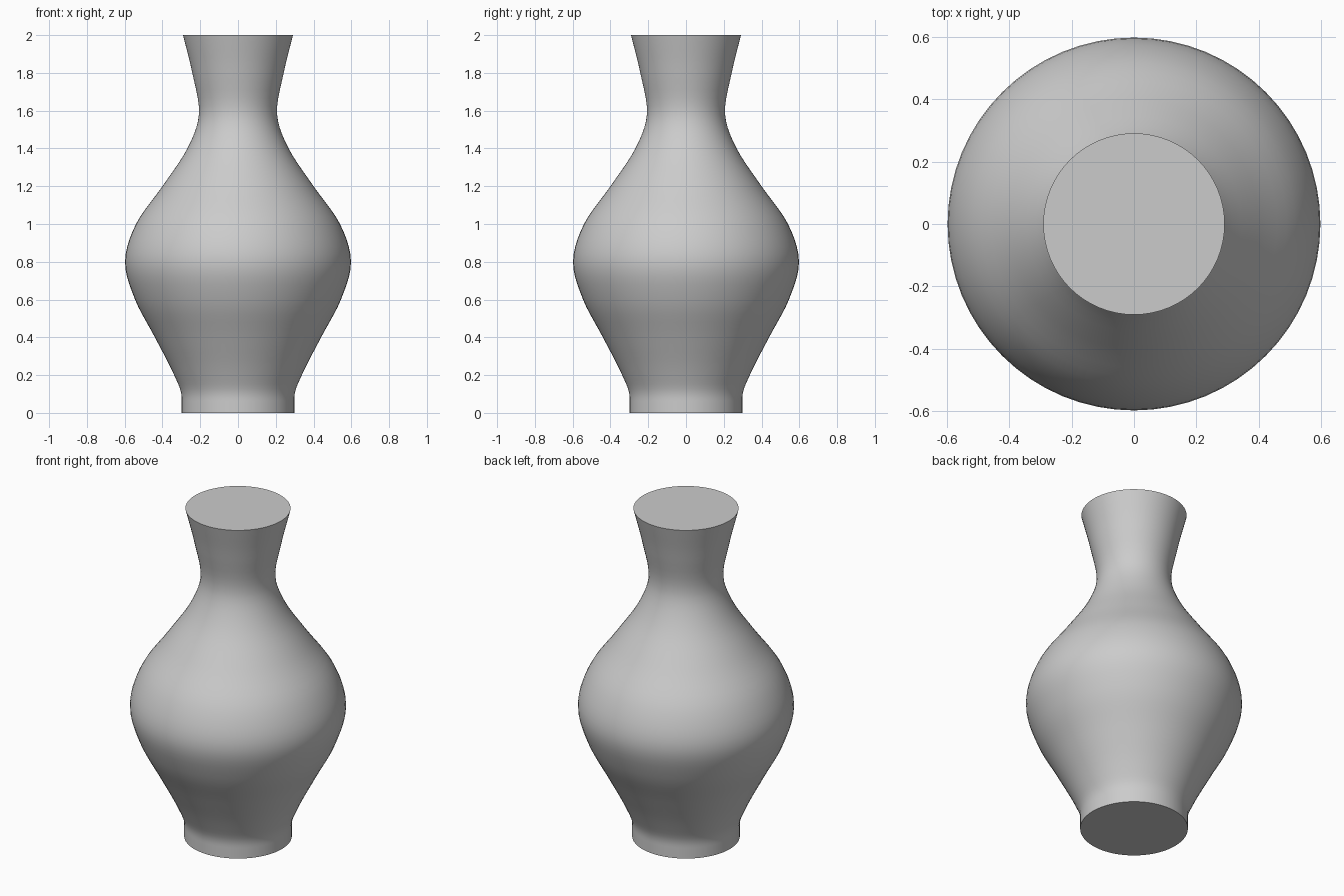
import bpy, bmesh, math
from mathutils import Vector

cube = bpy.data.objects.get("Cube")
if cube:
    bpy.data.objects.remove(cube, do_unlink=True)

SEGMENTS = 64
STEPS = 5

# Silhouette from foot to rim: (radius, height)
PROFILE = [(0.298, 0), (0.298, 0.08), (0.338, 0.2), (0.44, 0.4), (0.545, 0.6),
           (0.598, 0.8), (0.54, 1.0), (0.40, 1.2), (0.268, 1.4),
           (0.207, 1.58), (0.242, 1.8), (0.291, 2.0)]


def slope(i):
    """Radius change per unit height at a profile point."""
    a, b = PROFILE[max(i - 1, 0)], PROFILE[min(i + 1, len(PROFILE) - 1)]
    return 0 if i < 2 else (b[0] - a[0]) / (b[1] - a[1])


def smooth_profile():
    """Cubic interpolation between the profile points."""
    points = [PROFILE[0]]
    for i in range(len(PROFILE) - 1):
        (r0, z0), (r1, z1) = PROFILE[i], PROFILE[i + 1]
        h = z1 - z0
        for k in range(1, STEPS + 1):
            t = k / STEPS
            s = t * t * (3 - 2 * t)
            r = (r0 * (1 - s) + r1 * s
                 + h * slope(i) * t * (1 - t) ** 2
                 - h * slope(i + 1) * t * t * (1 - t))
            points.append((r, z0 + h * t))
    return points


# Vase body: lathe the silhouette, then close foot and mouth
bm = bmesh.new()
rings = []
for r, z in smooth_profile():
    angles = [math.tau * n / SEGMENTS for n in range(SEGMENTS)]
    rings.append([bm.verts.new(Vector((r * math.cos(a), r * math.sin(a), z))) for a in angles])
for low, high in zip(rings, rings[1:]):
    for n in range(SEGMENTS):
        m = (n + 1) % SEGMENTS
        bm.faces.new((low[n], low[m], high[m], high[n]))
bm.faces.new(rings[0][::-1])
bm.faces.new(rings[-1])

mesh = bpy.data.meshes.new("vase_body")
bm.to_mesh(mesh)
bm.free()
vase = bpy.data.objects.new("vase_body", mesh)
bpy.context.collection.objects.link(vase)

# Plain grey clay
clay = bpy.data.materials.new("grey_clay")
clay.use_nodes = True
colour = (0.6, 0.6, 0.6, 1)
clay.diffuse_color = colour
clay.node_tree.nodes["Principled BSDF"].inputs["Base Color"].default_value = colour
mesh.materials.append(clay)

# Smooth walls with crisp foot and mouth edges
bpy.ops.object.select_all(action="DESELECT")
vase.select_set(True)
bpy.context.view_layer.objects.active = vase
bpy.ops.object.shade_smooth_by_angle(angle=math.radians(30))
